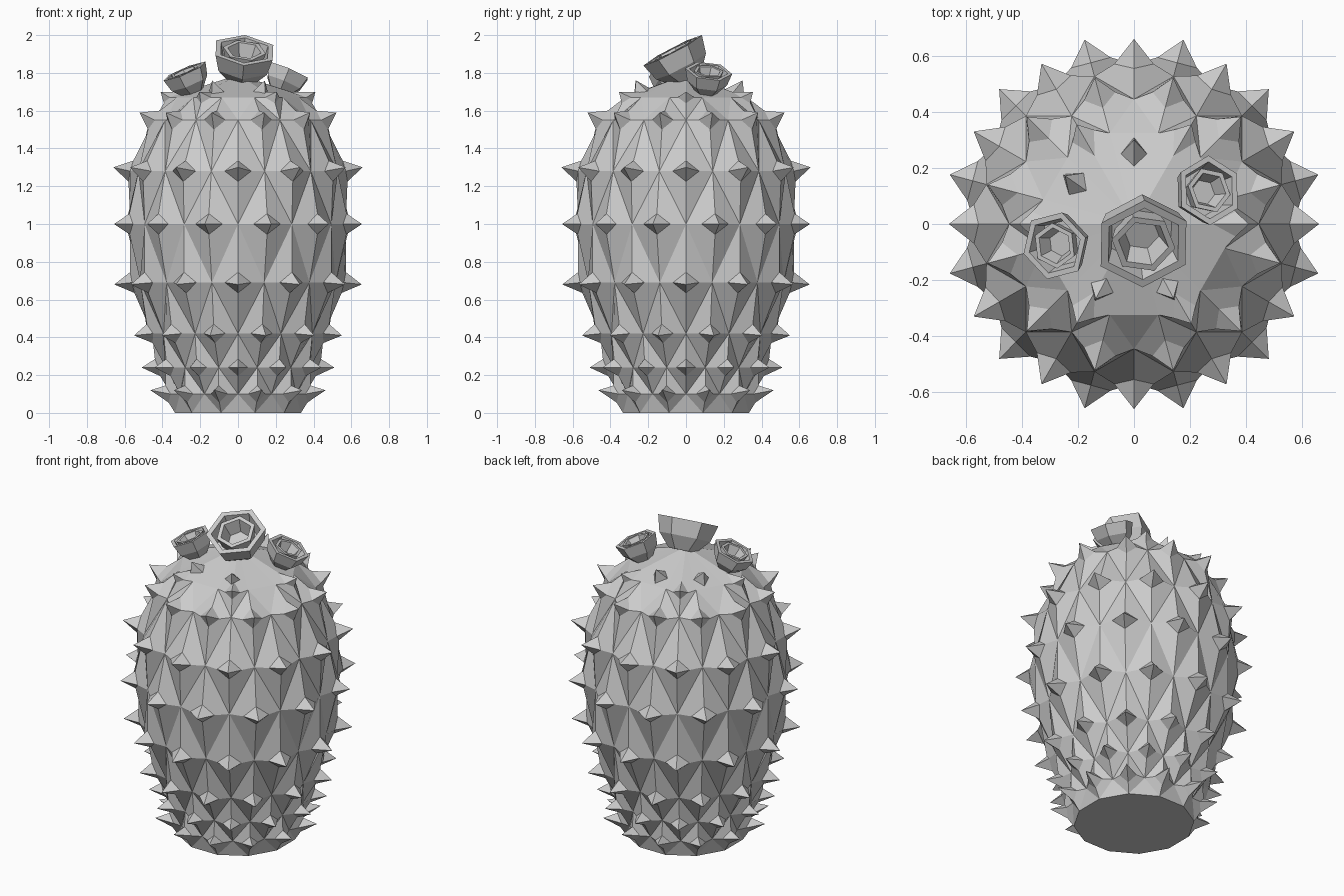
import bpy, bmesh, math
from mathutils import Vector

cube = bpy.data.objects.get("Cube")
if cube:
    bpy.data.objects.remove(cube)

grey = bpy.data.materials.new("plain grey")
grey.use_nodes = True
grey.diffuse_color = (0.6, 0.6, 0.6, 1)
grey.node_tree.nodes["Principled BSDF"].inputs["Base Color"].default_value = (0.6, 0.6, 0.6, 1)


def finish(bm, name):
    bmesh.ops.recalc_face_normals(bm, faces=bm.faces)
    mesh = bpy.data.meshes.new(name)
    bm.to_mesh(mesh)
    bm.free()
    mesh.materials.append(grey)
    obj = bpy.data.objects.new(name, mesh)
    bpy.context.collection.objects.link(obj)
    return obj


def polar(r, degrees, z):
    a = math.radians(degrees)
    return Vector((r * math.cos(a), r * math.sin(a), z))


COUNT, STEP, HALF, RAISE = 12, 30, 7, 0.03

# Spike rows: height, valley radius, tip radius, tip height, half height of the spike
rows = [
    (0.10, 0.355, 0.48, 0.12, 0.045),
    (0.24, 0.395, 0.51, 0.24, 0.045),
    (0.42, 0.455, 0.57, 0.41, 0.05),
    (0.69, 0.535, 0.655, 0.68, 0.055),
    (1.00, 0.57, 0.68, 1.00, 0.055),
    (1.28, 0.545, 0.66, 1.30, 0.055),
    (1.55, 0.445, 0.54, 1.59, 0.05),
    (1.67, 0.335, 0.41, 1.70, 0.03),
]
FOOT_R, TOP_Z = 0.345, 1.79


def valley_radius(z):
    pts = [(0, FOOT_R)] + [row[:2] for row in rows] + [(TOP_Z, 0)]
    for (z0, r0), (z1, r1) in zip(pts, pts[1:]):
        if z <= z1:
            return r0 + (r1 - r0) * (z - z0) / (z1 - z0)
    return 0


# Body: a lattice of diamonds, each rising to a small four-sided spike
bm = bmesh.new()
foot = [bm.verts.new(polar(FOOT_R, 15 + STEP * k, 0)) for k in range(COUNT)]
valleys = [foot]
for i, row in enumerate(rows):
    start = 30 if i % 2 == 0 else 15
    valleys.append([bm.verts.new(polar(row[1], start + STEP * k, row[0])) for k in range(COUNT)])
valleys.append([bm.verts.new((0, 0, TOP_Z))] * COUNT)

for i, (z, r, tip_r, tip_z, dz) in enumerate(rows):
    for k in range(COUNT):
        a = STEP * k + (15 if i % 2 == 0 else 0)
        j = k if i % 2 == 0 else k - 1
        outer = [valleys[i + 1][k - 1], valleys[i][j], valleys[i + 1][k], valleys[i + 2][j]]
        if i == len(rows) - 1 and k % 2:
            # smooth panel between the topmost spikes
            bm.faces.new((outer[0], outer[1], outer[2]))
            bm.faces.new((outer[0], outer[2], outer[3]))
            continue
        corners = [(-HALF, 0), (0, -dz), (HALF, 0), (0, dz)]
        inner = [bm.verts.new(polar(valley_radius(z + h) + RAISE, a + d, z + h)) for d, h in corners]
        tip = bm.verts.new(polar(tip_r, a, tip_z))
        for m in range(4):
            n = (m + 1) % 4
            bm.faces.new((outer[m], outer[n], inner[n], inner[m]))
            bm.faces.new((inner[m], inner[n], tip))

for k in range(COUNT):
    bm.faces.new((foot[k], foot[(k + 1) % COUNT], valleys[1][k]))
bm.faces.new(foot)
finish(bm, "cactus_body")

# Lone spikes around the crown
bm = bmesh.new()
for a in (90, 145, 243, 298):
    ring = [polar(0.25, a - 12, 1.69), polar(0.31, a, 1.66), polar(0.25, a + 12, 1.69), polar(0.2, a, 1.71)]
    ring = [bm.verts.new(p) for p in ring]
    tip = bm.verts.new(polar(0.3, a, 1.76))
    for m in range(4):
        bm.faces.new((ring[m], ring[(m + 1) % 4], tip))
    bm.faces.new(ring[::-1])
finish(bm, "crown_spikes")


def hex_cup(bm, profile, turn):
    """Closed six-sided cup made from the rings of a profile."""
    rings = [[bm.verts.new(polar(r, turn + 60 * k, z)) for k in range(6)] for r, z in profile]
    for a, b in zip(rings, rings[1:]):
        for k in range(6):
            bm.faces.new((a[k], a[(k + 1) % 6], b[(k + 1) % 6], b[k]))
    bm.faces.new(rings[0])
    bm.faces.new(rings[-1])


outer_cup = [(0.45, 0), (0.85, 0.45), (1, 1), (0.82, 1), (0.7, 0.5)]
inner_cup = [(0.5, 0.25), (0.66, 1), (0.52, 1), (0.36, 0.55)]


def flower(name, base, axis, size, turn):
    bm = bmesh.new()
    hex_cup(bm, outer_cup, turn)
    hex_cup(bm, inner_cup, turn + 20)
    obj = finish(bm, name)
    obj.location = base
    obj.scale = (size, size, size)
    obj.rotation_euler = Vector((0, 0, 1)).rotation_difference(Vector(axis)).to_euler()


flower("top_flower", (0.02, 0.01, 1.765), (0.08, -0.46, 0.88), 0.175, 30)
flower("right_flower", (-0.235, -0.06, 1.695), (-0.38, -0.14, 0.9), 0.125, 15)
flower("left_flower", (0.22, 0.105, 1.695), (0.38, 0.12, 0.9), 0.125, 30)
